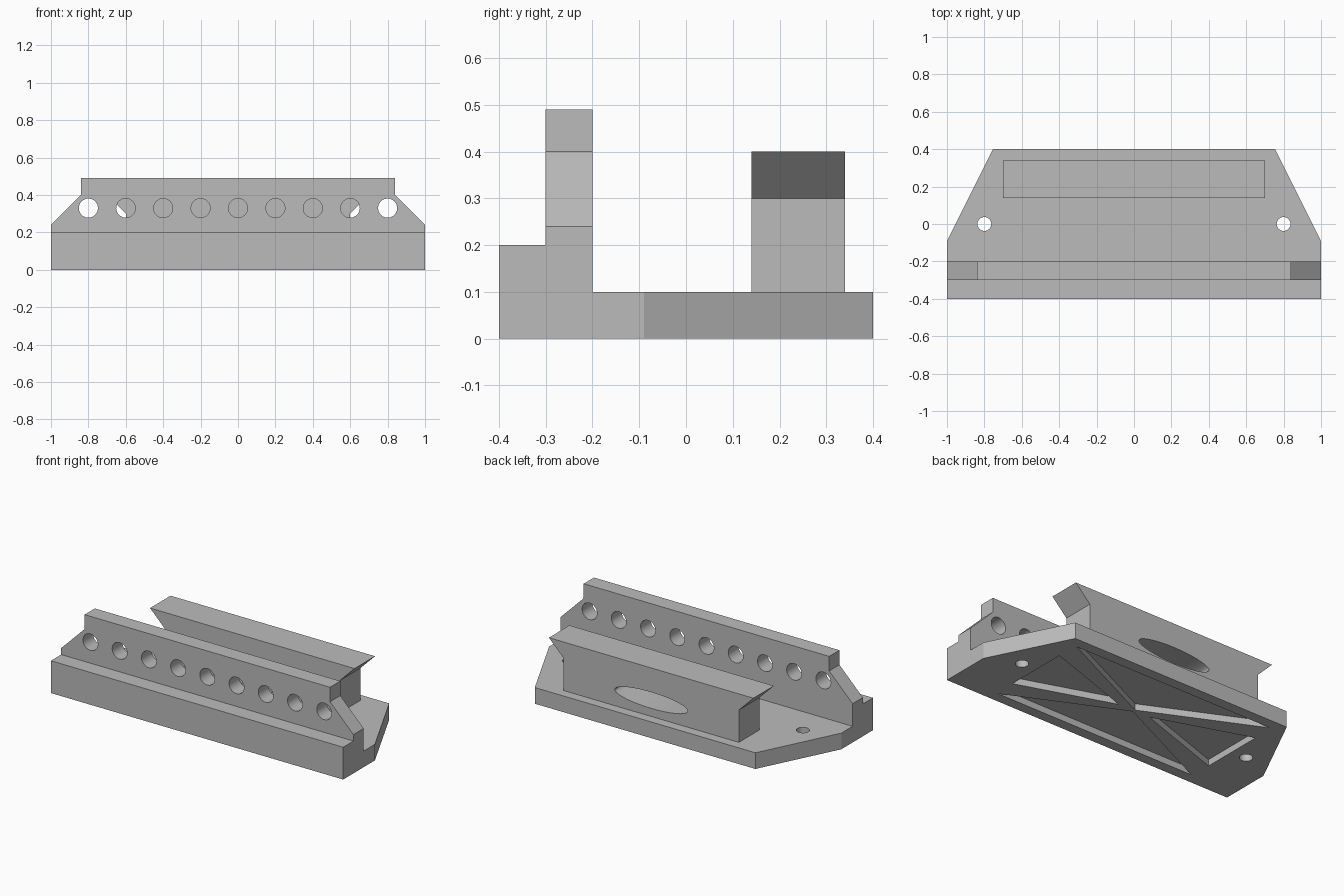
import bpy, bmesh, math
from mathutils import Matrix, Vector

if "Cube" in bpy.data.objects:
    bpy.data.objects.remove(bpy.data.objects["Cube"], do_unlink=True)

# Single grey material
grey = bpy.data.materials.new("plain_grey")
grey.use_nodes = True
grey.diffuse_color = (0.5, 0.5, 0.5, 1)
grey.node_tree.nodes["Principled BSDF"].inputs["Base Color"].default_value = grey.diffuse_color


def prism(name, outline, axis, start, end):
    """Extrude a closed outline along y (outline in x,z) or z (outline in x,y)."""
    place = (lambda a, b: (a, start, b)) if axis == "y" else (lambda a, b: (a, b, start))
    step = Vector((0, end - start, 0)) if axis == "y" else Vector((0, 0, end - start))
    bm = bmesh.new()
    face = bm.faces.new([bm.verts.new(place(a, b)) for a, b in outline])
    grown = bmesh.ops.extrude_face_region(bm, geom=[face])["geom"]
    bmesh.ops.translate(bm, vec=step, verts=[v for v in grown if isinstance(v, bmesh.types.BMVert)])
    bmesh.ops.recalc_face_normals(bm, faces=bm.faces)
    mesh = bpy.data.meshes.new(name)
    bm.to_mesh(mesh)
    bm.free()
    mesh.materials.append(grey)
    obj = bpy.data.objects.new(name, mesh)
    bpy.context.collection.objects.link(obj)
    return obj


def mirrored(half):
    """Complete a right-hand outline with its mirror image."""
    return half + [(-a, b) for a, b in reversed(half)]


def oval(cx, cy, rx, ry, sides=48):
    angles = [2 * math.pi * i / sides for i in range(sides)]
    return [(cx + rx * math.cos(t), cy + ry * math.sin(t)) for t in angles]


def cut(target, cutters):
    """Subtract each cutter, then bake the result and drop the cutters."""
    for cutter in cutters:
        cutter.hide_render = True
        mod = target.modifiers.new("cut", "BOOLEAN")
        mod.operation, mod.solver, mod.object = "DIFFERENCE", "EXACT", cutter
    bpy.context.view_layer.update()
    graph = bpy.context.evaluated_depsgraph_get()
    baked = bpy.data.meshes.new_from_object(target.evaluated_get(graph))
    target.modifiers.clear()
    target.data = baked
    for cutter in cutters:
        bpy.data.objects.remove(cutter, do_unlink=True)


# Tapered base plate with two screw holes and triangular pockets underneath
base = prism("base_plate", mirrored([(1, -0.2), (1, -0.09), (0.755, 0.4)]), "z", 0, 0.1)
pockets = [prism("screw_hole", oval(s * 0.8, 0, 0.037, 0.037), "z", -0.1, 0.2) for s in (-1, 1)]
for s in (-1, 1):
    side = [(s * 0.7, -0.2), (s * 0.11, 0), (s * 0.7, 0.2)]
    long = [(-0.69, s * 0.335), (0, s * 0.01), (0.69, s * 0.335)]
    pockets += [prism("pocket", tri, "z", -0.1, 0.04) for tri in (side, long)]

# Front step and perforated fence
step = prism("front_step", mirrored([(1, 0), (1, 0.2)]), "y", -0.4, -0.3)
fence = prism("front_fence", mirrored([(1, 0), (1, 0.24), (0.84, 0.4), (0.84, 0.49)]), "y", -0.3, -0.2)
cut(fence, [prism("fence_hole", oval(0.2 * i, 0.33, 0.051, 0.051), "y", -0.5, -0.1)
            for i in range(-4, 5)])

# The front pocket also runs under the fence and step
for part in (fence, step):
    cut(part, [prism("pocket", [(-0.69, -0.335), (0, -0.01), (0.69, -0.335)], "z", -0.1, 0.04)]
        + [prism("pocket", [(s * 0.7, -0.2), (s * 0.11, 0), (s * 0.7, 0.2)], "z", -0.1, 0.04)
           for s in (-1, 1) if part is fence])
cut(base, pockets)

# Rear block with flared ends and an oval slot
block = prism("rear_block", mirrored([(0.6, 0.1), (0.6, 0.3), (0.7, 0.4)]), "y", 0.14, 0.34)
cut(block, [prism("oval_slot", oval(0, 0.2, 0.25, 0.05, 64), "y", 0, 0.5)])

# Smooth the round holes, keep edges sharp
bpy.ops.object.select_all(action="DESELECT")
for part in (base, step, fence, block):
    part.select_set(True)
    bpy.context.view_layer.objects.active = part
bpy.ops.object.shade_smooth_by_angle(angle=math.radians(25))
